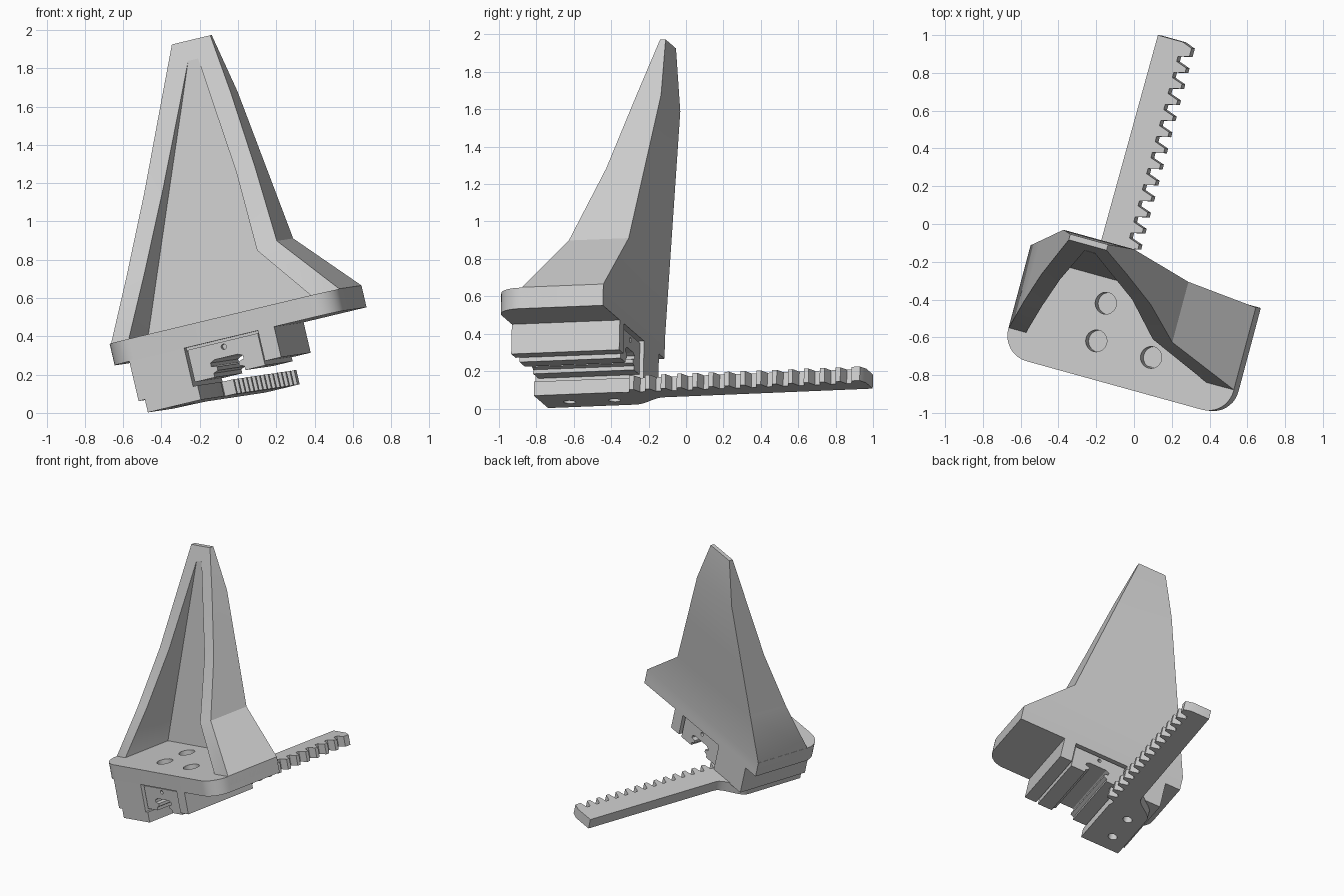
import bpy, bmesh, math
from mathutils import Vector, Matrix

if "Cube" in bpy.data.objects:
    bpy.data.objects.remove(bpy.data.objects["Cube"])

# Tilted frame shared by every part
X = Vector((0.94, -0.26, 0.225)).normalized()
Y = Vector((0.265, 0.963, 0.04))
Y = (Y - X * Y.dot(X)).normalized()
Z = X.cross(Y)
TILT = Matrix((X, Y, Z)).transposed().to_4x4()

grey = bpy.data.materials.new("plain grey")
grey.use_nodes = True
COLOUR = (0.6, 0.6, 0.6, 1)
grey.diffuse_color = COLOUR
grey.node_tree.nodes["Principled BSDF"].inputs["Base Color"].default_value = COLOUR


def finish(name, bm):
    """Tilt the mesh and turn it into an object."""
    bmesh.ops.recalc_face_normals(bm, faces=bm.faces)
    bm.transform(TILT)
    mesh = bpy.data.meshes.new(name)
    bm.to_mesh(mesh)
    bm.free()
    mesh.materials.append(grey)
    ob = bpy.data.objects.new(name, mesh)
    bpy.context.collection.objects.link(ob)
    return ob


def bridge(bm, first, second):
    n = len(first)
    for i in range(n):
        j = (i + 1) % n
        bm.faces.new((first[j], first[i], second[i], second[j]))


def prism(name, profile, axis, start, end):
    """Extrude a profile along y or z."""
    bm = bmesh.new()
    rings = [[bm.verts.new((a, d, b) if axis == "y" else (a, b, d)) for a, b in profile]
             for d in (start, end)]
    bm.faces.new(rings[0])
    bm.faces.new(rings[1][::-1])
    bridge(bm, *rings)
    return finish(name, bm)


def box(name, x0, x1, y0, y1, z0, z1):
    return prism(name, [(x0, y0), (x1, y0), (x1, y1), (x0, y1)], "z", z0, z1)


def arc(cx, cy, r, a0, a1, steps):
    return [(cx + r * math.cos(math.radians(a0 + (a1 - a0) * i / steps)),
             cy + r * math.sin(math.radians(a0 + (a1 - a0) * i / steps)))
            for i in range(steps + 1)]


def drill(ob, cx, cy, r, axis, start, end):
    """Cut a round hole and discard the cutter."""
    tool = prism("cutter", arc(cx, cy, r, 0, 345, 23), axis, start, end)
    mod = ob.modifiers.new("hole", "BOOLEAN")
    mod.operation = "DIFFERENCE"
    mod.solver = "EXACT"
    mod.object = tool
    bpy.context.view_layer.objects.active = ob
    bpy.ops.object.modifier_apply(modifier=mod.name)
    bpy.data.objects.remove(tool)


def smooth(ob):
    bpy.ops.object.select_all(action="DESELECT")
    ob.select_set(True)
    bpy.context.view_layer.objects.active = ob
    bpy.ops.object.shade_smooth_by_angle(angle=math.radians(30))


def along(points, z):
    """Depth at height z on a broken line of (z, y) points."""
    for (z0, y0), (z1, y1) in zip(points, points[1:]):
        if z <= z1:
            break
    return y0 + (y1 - y0) * (z - z0) / (z1 - z0)


FRONT, BACK = -0.833, -0.235

# Tall finger: outer and inner front outlines, pushed to depth by side outlines
outer = [(-0.4, 0.42), (-0.4, 0.487), (-0.281, 0.815), (-0.134, 1.22), (0.014, 1.63),
         (0.13, 1.95), (0.343, 1.95), (0.41, 1.63), (0.483, 1.22), (0.555, 0.815),
         (0.87, 0.492), (0.87, 0.42)]
inner = [(-0.302, 0.42), (-0.302, 0.487), (-0.18, 0.815), (-0.029, 1.22), (0.125, 1.63),
         (0.205, 1.846), (0.26, 1.846), (0.3, 1.63), (0.378, 1.22), (0.443, 0.79),
         (0.717, 0.488), (0.717, 0.42)]
rim_side = [(0.42, -0.69), (0.485, -0.69), (0.815, -0.518), (1.22, -0.34), (1.95, -0.096)]
back_side = [(0.42, BACK), (0.49, BACK), (1.63, -0.065), (1.95, -0.065)]
hollow_side = [(0.42, -0.302), (1.846, -0.132)]
bm = bmesh.new()
rings = [[bm.verts.new((x, along(line, z), z)) for x, z in outline]
         for outline, line in ((outer, back_side), (outer, rim_side),
                               (inner, rim_side), (inner, hollow_side))]
for first, second in zip(rings, rings[1:]):
    bridge(bm, first, second)
bm.faces.new(rings[3])
for i in range(5):
    bm.faces.new((rings[0][i], rings[0][i + 1], rings[0][10 - i], rings[0][11 - i]))
smooth(finish("finger_shell", bm))

# Base plate with rounded front corners and three counterbored holes
R = 0.14
outline = ([(0.87, BACK), (-0.4, BACK)] + arc(-0.4 + R, FRONT + R, R, 180, 270, 10)
           + arc(0.87 - R, FRONT + R, R, 270, 360, 10))
plate = prism("base_plate", outline, "z", 0.375, 0.49)
for hx, hy in ((0.076, -0.425), (0.079, -0.631), (0.39, -0.638)):
    drill(plate, hx, hy, 0.058, "z", 0.4, 0.6)
    drill(plate, hx, hy, 0.032, "z", 0.3, 0.6)
smooth(plate)

# Mounting blocks either side of the slider
box("left_block", -0.285, 0.02, FRONT, BACK, 0.162, 0.38)
box("right_block", 0.43, 0.52, FRONT, BACK, 0.212, 0.38)

# Slider with a grooved rail channel, symmetric about its middle
MID = 0.225
half = [(-0.195, 0.362), (-0.195, 0.19), (-0.085, 0.19), (-0.085, 0.212), (-0.06, 0.222),
        (-0.06, 0.242), (-0.09, 0.25), (-0.09, 0.268), (-0.065, 0.28)]
profile = [(MID + a, b) for a, b in half] + [(MID - a, b) for a, b in reversed(half)]
slider = prism("slider", profile, "y", FRONT + 0.02, BACK - 0.02)
for y in (FRONT, BACK):
    drill(slider, MID, 0.335, 0.014, "y", y - 0.05, y + 0.05)
box("slider_cap", 0.02, 0.43, FRONT + 0.04, BACK - 0.04, 0.355, 0.38)

# Toothed rack growing out of the foot
ROOT, TIP, PITCH, TEETH = 0.035, 0.095, 0.088, 15
path = [(-0.25, FRONT), (0.045, FRONT), (0.045, -0.36), (ROOT, -0.33)]
for i in range(TEETH):
    y = 0.955 - PITCH * (TEETH - 1 - i)
    path += [(ROOT, y - 0.03), (TIP, y - 0.016), (TIP, y + 0.01)]
    if i < TEETH - 1:
        path.append((ROOT, y + 0.03))
path += [(0.095, 0.985), (0.04, 1.005), (-0.1, 1.005)]
for i in range(9):
    t = i / 8
    path.append((-0.18 + 0.07 * math.cos(math.pi * t), -0.15 - 0.2 * t))
rack = prism("toothed_rack", path, "z", 0.093, 0.17)
for y in (-0.683, -0.434):
    drill(rack, -0.135, y, 0.033, "z", 0, 0.15)
smooth(rack)
